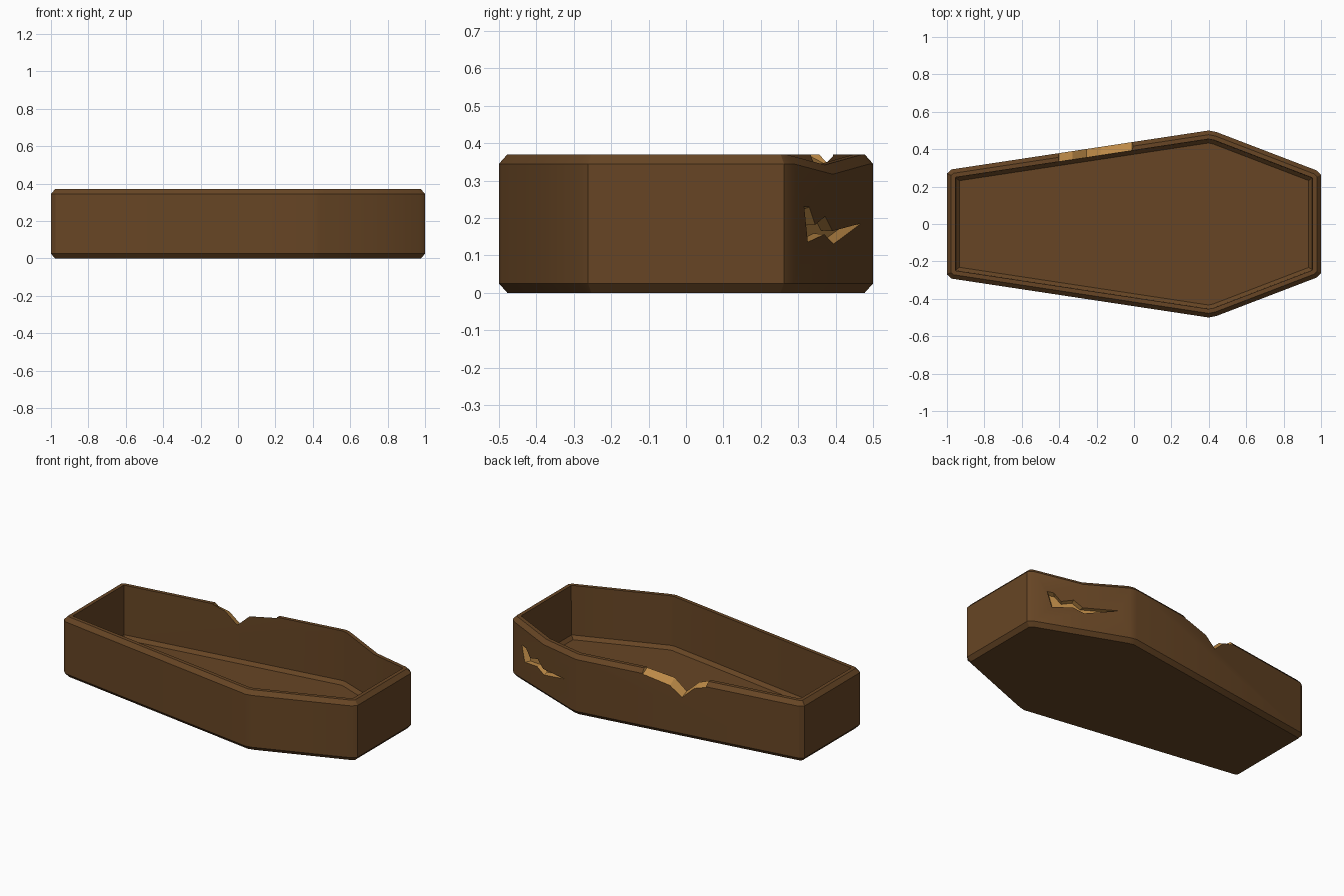
import bpy, bmesh, math
from mathutils import Vector

if "Cube" in bpy.data.objects:
    bpy.data.objects.remove(bpy.data.objects["Cube"])


def material(name, rgb):
    m = bpy.data.materials.new(name)
    m.diffuse_color = (*rgb, 1)
    m.use_nodes = True
    m.node_tree.nodes["Principled BSDF"].inputs["Base Color"].default_value = m.diffuse_color
    return m


WOOD = material("dark wood", (0.135, 0.060, 0.018))
RAW = material("splintered wood", (0.50, 0.25, 0.062))


def make_object(name, bm, mat):
    bmesh.ops.recalc_face_normals(bm, faces=bm.faces)
    me = bpy.data.meshes.new(name)
    bm.to_mesh(me)
    bm.free()
    me.materials.append(mat)
    ob = bpy.data.objects.new(name, me)
    bpy.context.collection.objects.link(ob)
    return ob


def loft(rings):
    """Join closed rings of points and cap both ends."""
    bm = bmesh.new()
    loops = [[bm.verts.new(p) for p in r] for r in rings]
    n = len(loops[0])
    for a, b in zip(loops, loops[1:]):
        for i in range(n):
            j = (i + 1) % n
            bm.faces.new((a[i], a[j], b[j], b[i]))
    bm.faces.new(loops[0])
    bm.faces.new(loops[-1])
    return bm


def inset(pts, d):
    """Mitred inward offset of a counter-clockwise outline."""
    out = []
    for i, p in enumerate(pts):
        e1 = (p - pts[i - 1]).normalized()
        e2 = (pts[(i + 1) % len(pts)] - p).normalized()
        n1, n2 = Vector((-e1.y, e1.x)), Vector((-e2.y, e2.x))
        out.append(p + (n1 + n2) * d / (1 + n1.dot(n2)))
    return out


# Coffin outline: one half with clipped corners, mirrored across y
half = [(1, 0.262), (0.975, 0.287), (0.70, 0.3924), (0.44, 0.492),
        (0.40, 0.5), (-0.975, 0.292), (-1, 0.27)]
outline = [Vector(p) for p in half] + [Vector((x, -y)) for x, y in reversed(half)]
DENT = 2  # outline point where the rim sags

# Wall section: (inset, height), from underside over the rim to the floor
section = [(0.022, 0), (0, 0.025), (0, 0.345), (0.022, 0.37),
           (0.045, 0.37), (0.047, 0.065), (0.066, 0.045)]
rings = []
for d, z in section:
    rings.append([(p.x, p.y, z - (0.028 if i == DENT and z > 0.3 else 0))
                  for i, p in enumerate(inset(outline, d))])
coffin = make_object("coffin_box", loft(rings), WOOD)
coffin.data.materials.append(RAW)

# Notch broken out of the long back wall, deeper on the outside
notch = [(-0.40, 0.37, 0.335), (-0.33, 0.345, 0.315), (-0.255, 0.275, 0.245),
         (-0.18, 0.345, 0.30), (-0.01, 0.37, 0.335), (0.02, 0.45, 0.45), (-0.42, 0.45, 0.45)]
wall_y = lambda x: 0.439 + 0.151 * x
inner = [(x, wall_y(x) - 0.055, zi) for x, zi, zo in notch]
outer = [(x, wall_y(x) + 0.01, zo) for x, zi, zo in notch]
notch_cutter = make_object("notch_cutter", loft([inner, outer]), RAW)

# Jagged crack gouged into the angled back wall near the head
crack = [(0.315, 0.232), (0.329, 0.23), (0.345, 0.182), (0.372, 0.205), (0.392, 0.165),
         (0.47, 0.186), (0.395, 0.13), (0.37, 0.156), (0.325, 0.135)]
normal = Vector((0.357, 0.934, 0))


def crack_ring(depth, scale):
    out = []
    for y, z in crack:
        y, z = 0.37 + (y - 0.37) * scale, 0.175 + (z - 0.175) * scale
        out.append(Vector((0.975 - (y - 0.287) * 2.61, y, z)) - normal * depth)
    return out


crack_cutter = make_object("crack_cutter", loft([crack_ring(-0.01, 1.03), crack_ring(0.03, 0.85)]), RAW)

# Apply the cuts, keeping the raw wood colour on the cut faces
bpy.context.view_layer.objects.active = coffin
coffin.select_set(True)
for cutter in (notch_cutter, crack_cutter):
    cutter.hide_render = True
    mod = coffin.modifiers.new("cut", 'BOOLEAN')
    mod.operation = 'DIFFERENCE'
    mod.solver = 'EXACT'
    mod.material_mode = 'TRANSFER'
    mod.object = cutter
    bpy.ops.object.modifier_apply(modifier=mod.name)
    bpy.data.objects.remove(cutter)
bpy.ops.object.shade_smooth_by_angle(angle=math.radians(25))
